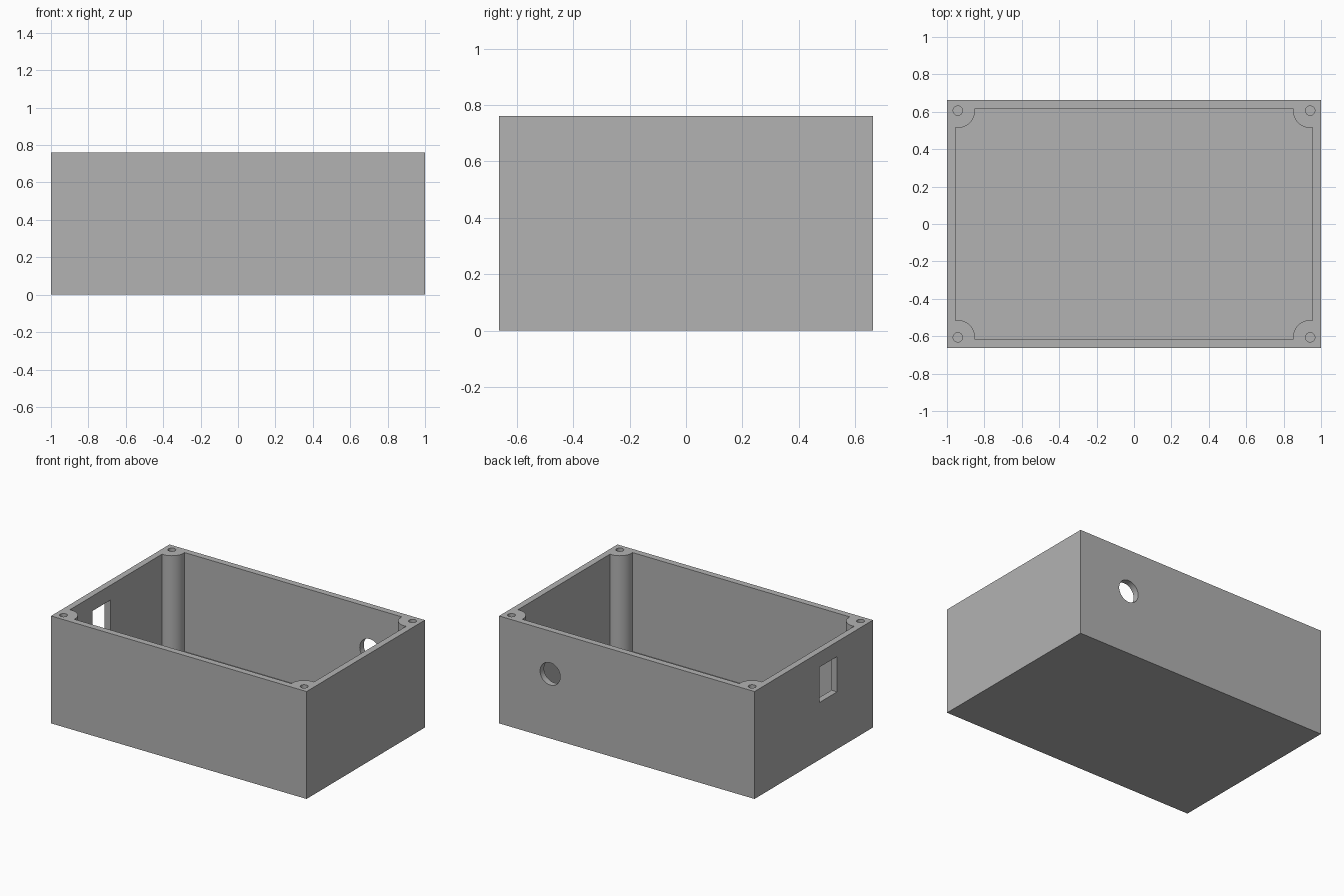
import bpy, bmesh
from math import acos, asin, sin, cos, pi, radians
from mathutils import Matrix

cube = bpy.data.objects.get("Cube")
if cube:
    bpy.data.objects.remove(cube, do_unlink=True)

# Main dimensions
HX, HY, H = 1.0, 0.662, 0.76          # outer half sizes and height
IX, IY, FLOOR = 0.955, 0.617, 0.06    # inner half sizes and floor thickness
PX, PY, POST_R = 0.942, 0.606, 0.092  # screw post centre and radius
PILOT_R, PILOT_DEPTH = 0.025, 0.3

grey = bpy.data.materials.new("plain grey")
grey.use_nodes = True
colour = (0.448, 0.448, 0.448, 1)
grey.diffuse_color = colour
grey.node_tree.nodes["Principled BSDF"].inputs["Base Color"].default_value = colour


def make_object(name, bm):
    bmesh.ops.recalc_face_normals(bm, faces=bm.faces)
    mesh = bpy.data.meshes.new(name)
    bm.to_mesh(mesh)
    bm.free()
    mesh.materials.append(grey)
    obj = bpy.data.objects.new(name, mesh)
    bpy.context.collection.objects.link(obj)
    return obj


def box(name, centre, size):
    bm = bmesh.new()
    bmesh.ops.create_cube(bm, size=1, matrix=Matrix.Translation(centre) @ Matrix.Diagonal((*size, 1)))
    return make_object(name, bm)


def cylinder(name, centre, radius, depth, turn=0):
    bm = bmesh.new()
    bmesh.ops.create_cone(bm, cap_ends=True, segments=48, radius1=radius, radius2=radius, depth=depth,
                          matrix=Matrix.Translation(centre) @ Matrix.Rotation(turn, 4, 'X'))
    return make_object(name, bm)


def prism(name, outline, z0, z1):
    bm = bmesh.new()
    face = bm.faces.new([bm.verts.new((x, y, z0)) for x, y in outline])
    top = bmesh.ops.extrude_face_region(bm, geom=[face])["geom"]
    bmesh.ops.translate(bm, vec=(0, 0, z1 - z0), verts=[v for v in top if isinstance(v, bmesh.types.BMVert)])
    return make_object(name, bm)


def cut(target, cutter):
    cutter.hide_render = True
    mod = target.modifiers.new("cut", 'BOOLEAN')
    mod.operation, mod.solver, mod.object = 'DIFFERENCE', 'EXACT', cutter
    bpy.context.view_layer.objects.active = target
    bpy.ops.object.modifier_apply(modifier=mod.name)
    bpy.data.objects.remove(cutter, do_unlink=True)


# Cavity outline: a rectangle with a round screw post left standing in each corner
start = -acos((IX - PX) / POST_R)
end = -pi - asin((IY - PY) / POST_R)
steps = 20
angles = [start + (end - start) * i / steps for i in range(steps + 1)]
arc = [(PX + POST_R * cos(a), PY + POST_R * sin(a)) for a in angles]
corners = [(1, 1), (-1, 1), (-1, -1), (1, -1)]
outline = []
for sx, sy in corners:
    points = arc if sx * sy > 0 else arc[::-1]
    outline += [(sx * x, sy * y) for x, y in points]

# Open box with hollow interior
case = box("enclosure_box", (0, 0, H / 2), (2 * HX, 2 * HY, H))
cut(case, prism("cavity_cutter", outline, FLOOR, H + 0.1))

# Pilot holes in the posts
for sx, sy in corners:
    cut(case, cylinder("pilot_hole_cutter", (sx * PX, sy * PY, H), PILOT_R, 2 * PILOT_DEPTH))

# Round cable hole in the back wall, rectangular opening in the -x wall
cut(case, cylinder("cable_hole_cutter", (0.6, HY, 0.457), 0.079, 0.2, pi / 2))
cut(case, box("socket_opening_cutter", (-HX, -0.162, 0.53), (0.2, 0.2, 0.25)))

# Smooth posts and holes, crisp edges
bpy.ops.object.select_all(action='DESELECT')
case.select_set(True)
bpy.context.view_layer.objects.active = case
bpy.ops.object.shade_smooth_by_angle(angle=radians(30))
